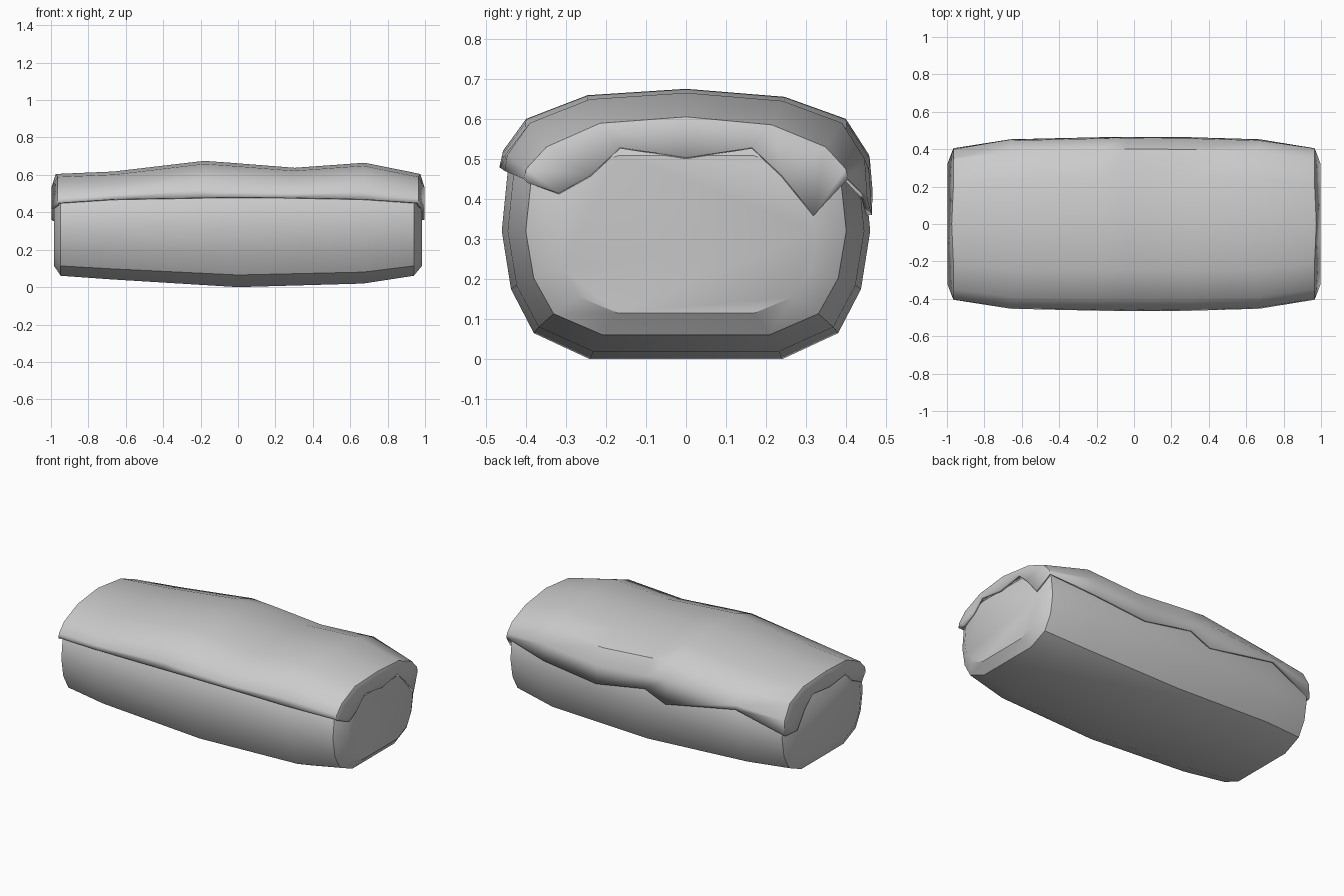
import bpy, bmesh

if "Cube" in bpy.data.objects:
    bpy.data.objects.remove(bpy.data.objects["Cube"])


def build(name, rings, closed, angle):
    """Skin a list of equal-length point rings into one mesh object."""
    bm = bmesh.new()
    rows = [[bm.verts.new(p) for p in ring] for ring in rings]
    n = len(rows[0])
    for a, b in zip(rows, rows[1:]):
        for j in range(n if closed else n - 1):
            k = (j + 1) % n
            bm.faces.new((a[j], a[k], b[k], b[j]))
    if closed:
        bm.faces.new(rows[0])
        bm.faces.new(rows[-1])
    bm.normal_update()
    bmesh.ops.recalc_face_normals(bm, faces=bm.faces)
    # an open cap must face upward
    if not closed and sum(f.normal.z * f.calc_area() for f in bm.faces) < 0:
        bmesh.ops.reverse_faces(bm, faces=bm.faces)
    me = bpy.data.meshes.new(name)
    bm.to_mesh(me)
    bm.free()
    ob = bpy.data.objects.new(name, me)
    bpy.context.collection.objects.link(ob)
    bpy.ops.object.select_all(action='DESELECT')
    bpy.context.view_layer.objects.active = ob
    ob.select_set(True)
    bpy.ops.object.shade_smooth_by_angle(angle=angle)
    return ob


# Rounded lower block: one half section scaled along the length
half = [(.24, 0), (.38, .065), (.437, .175), (.46, .32), (.445, .47), (.38, .565), (.235, .615)]
section = half + [(-y, z) for y, z in reversed(half)]
stations = [(-.985, .71, .64), (-.948, .87, .81), (-.68, .968, .87), (0, 1, 1),
            (.67, .968, .94), (.94, .87, .81), (.985, .71, .64)]
build("block", [[(x, y * sy, .32 + (z - .32) * sz) for y, z in section]
                for x, sy, sz in stations], True, .6)

# Thin covering layer: each row runs front edge, over the top, back edge
# row data: x, half width, top height, front edge z, back edge z
rows = [(-.965, .405, .605, .45, .35), (-.66, .453, .618, .47, .45),
        (-.18, .464, .675, .478, .36), (-.04, .466, .665, .48, .42),
        (.30, .464, .638, .478, .36), (.67, .453, .665, .47, .40),
        (.965, .405, .605, .45, .45)]
cover = []
for x, w, top, front, back in rows:
    cover.append([(x, -w, front),
                  (x, -w * .985, max(top - .155, front + .025)),
                  (x, -w * .86, top - .075), (x, -w * .53, top - .016),
                  (x * 1.01, 0, top), (x, w * .53, top - .02),
                  (x, w * .86, top - .075), (x, w * .985, max(top - .165, back + .025)),
                  (x, w, back)])

# Jagged hem across both ends
ys = [-.395, -.32, -.24, -.165, 0, .165, .24, .32, .395]


def hem(s, zs):
    return [(s * (.97 if abs(y) > .35 else .998), y, z) for y, z in zip(ys, zs)]


cover.insert(0, hem(-1, [.44, .42, .46, .53, .51, .53, .47, .36, .345]))
cover.append(hem(1, [.44, .415, .46, .53, .505, .53, .46, .36, .44]))
cap = build("top_cover", cover, False, .6)
shell = cap.modifiers.new("thickness", 'SOLIDIFY')
shell.thickness = .014
shell.offset = -1
